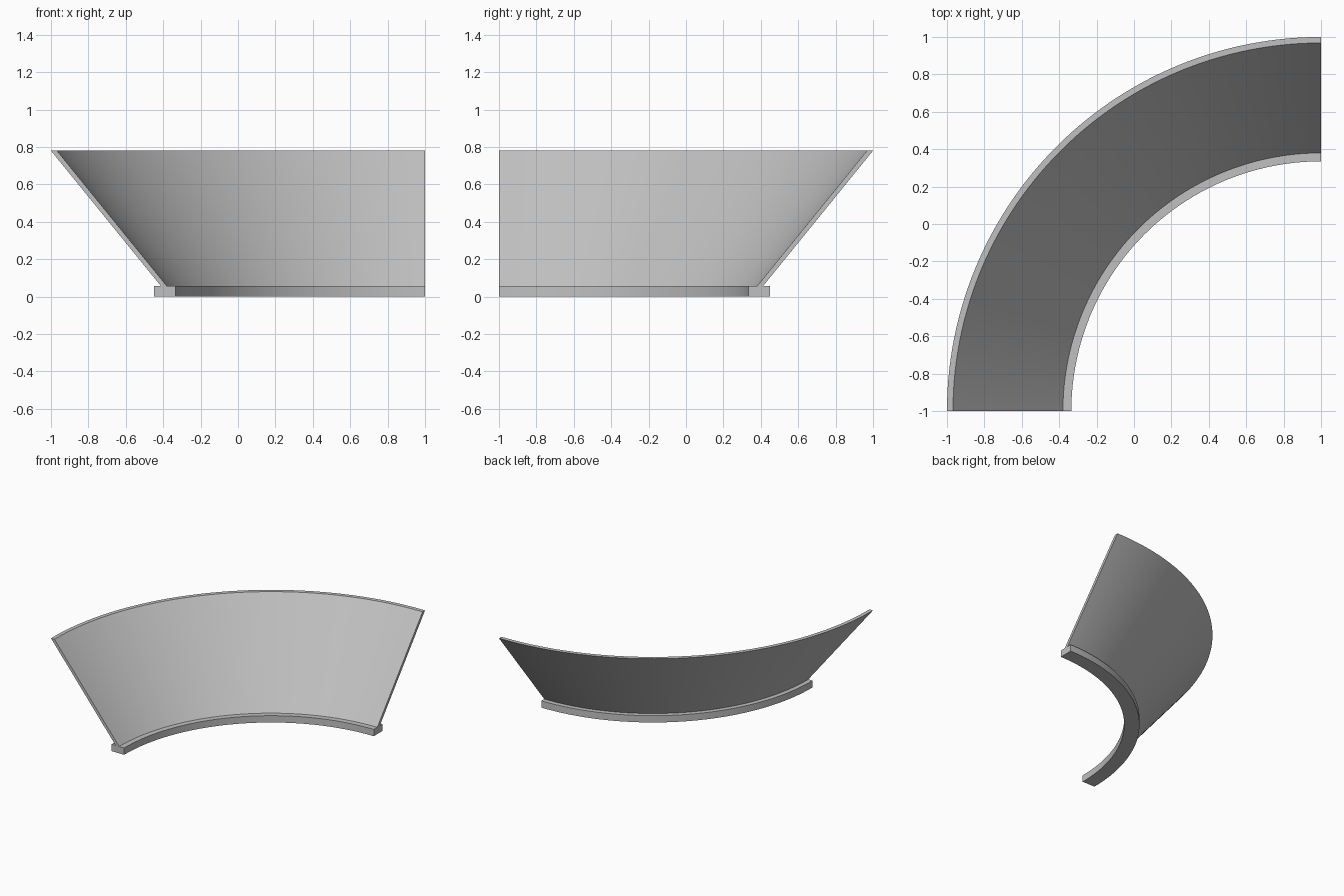
import bpy
import bmesh
from math import radians, sin, cos

SEGMENTS = 56
CENTRE_X, CENTRE_Y = 1.0, -1.0

cube = bpy.data.objects.get("Cube")
if cube:
    bpy.data.objects.remove(cube, do_unlink=True)

grey = bpy.data.materials.new("light_grey")
grey.use_nodes = True
colour = (0.53, 0.53, 0.53, 1.0)
grey.diffuse_color = colour
grey.node_tree.nodes["Principled BSDF"].inputs["Base Color"].default_value = colour


def quarter_sweep(name, profile):
    """Sweep a closed (radius, height) profile through a quarter turn."""
    bm = bmesh.new()
    rings = []
    for i in range(SEGMENTS + 1):
        a = radians(90 + 90 * i / SEGMENTS)
        rings.append([bm.verts.new((CENTRE_X + r * cos(a), CENTRE_Y + r * sin(a), z))
                      for r, z in profile])
    n = len(profile)
    for a, b in zip(rings, rings[1:]):
        for j in range(n):
            k = (j + 1) % n
            bm.faces.new((a[j], a[k], b[k], b[j]))
    # Flat end caps
    bm.faces.new(rings[0])
    bm.faces.new(rings[-1])
    bmesh.ops.recalc_face_normals(bm, faces=bm.faces[:])
    mesh = bpy.data.meshes.new(name)
    bm.to_mesh(mesh)
    bm.free()
    mesh.materials.append(grey)
    obj = bpy.data.objects.new(name, mesh)
    bpy.context.collection.objects.link(obj)
    bpy.ops.object.select_all(action='DESELECT')
    obj.select_set(True)
    bpy.context.view_layer.objects.active = obj
    bpy.ops.object.shade_smooth_by_angle(angle=radians(30))
    return obj


BASE_TOP = 0.056
WALL_TOP = 0.78

# Flat curved foot
quarter_sweep("base_rim", [(1.335, 0), (1.45, 0), (1.45, BASE_TOP), (1.335, BASE_TOP)])

# Thin flared wall rising outward from the foot
quarter_sweep("flared_wall", [(1.38, BASE_TOP), (1.412, BASE_TOP),
                              (2.0, WALL_TOP), (1.968, WALL_TOP)])
